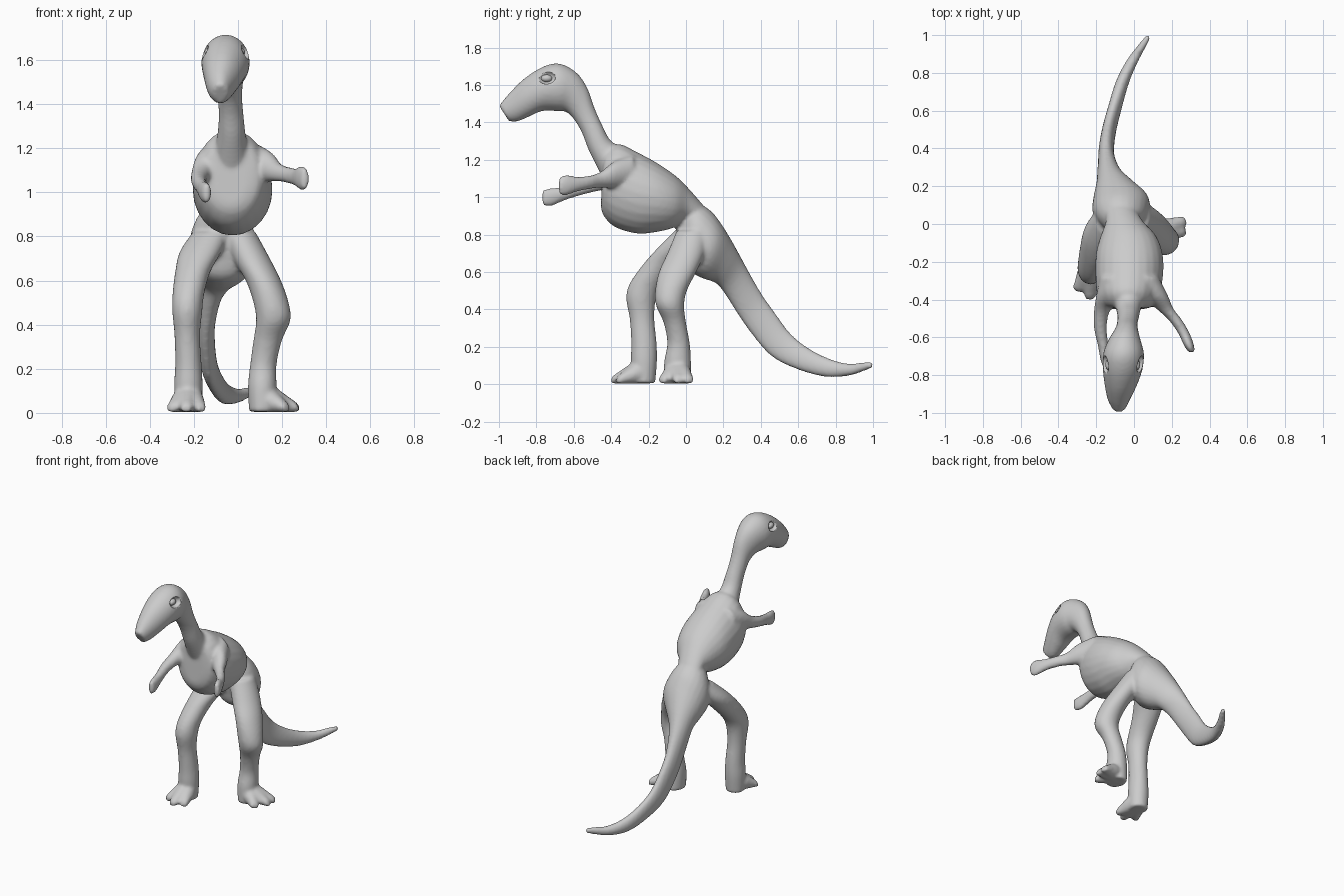
import bpy, bmesh, math
from mathutils import Vector, Matrix

SIDES, STEPS = 24, 4
skin = bpy.data.materials.new("grey_skin")
skin.diffuse_color = (0.6, 0.6, 0.6, 1)
bm = bmesh.new()


def spline(p0, p1, p2, p3, t):
    """Catmull-Rom interpolation between p1 and p2."""
    return 0.5 * (2 * p1 + (p2 - p0) * t + (2 * p0 - 5 * p1 + 4 * p2 - p3) * t * t
                  + (3 * p1 - p0 - 3 * p2 + p3) * t ** 3)


def loft(rings):
    """Skin a closed tube through rings given as (centre, u axis, v axis)."""
    dense = []
    n = len(rings)
    for i in range(n - 1):
        ctrl = [rings[max(0, min(n - 1, i + k))] for k in (-1, 0, 1, 2)]
        for s in range(STEPS):
            dense.append([spline(*(c[a] for c in ctrl), s / STEPS) for a in range(3)])
    dense.append(rings[-1])
    loops = []
    for c, u, v in dense:
        loops.append([bm.verts.new(c + u * math.cos(a) + v * math.sin(a))
                      for a in (2 * math.pi * k / SIDES for k in range(SIDES))])
    faces = [bm.faces.new(loops[0]), bm.faces.new(loops[-1][::-1])]
    for a, b in zip(loops, loops[1:]):
        for k in range(SIDES):
            j = (k + 1) % SIDES
            faces.append(bm.faces.new((a[j], a[k], b[k], b[j])))
    bmesh.ops.recalc_face_normals(bm, faces=faces)


def body(rows):
    """Rows: top y, top z, bottom y, bottom z, centre x, half width."""
    rings = []
    for ty, tz, by, bz, x, w in rows:
        top, bot = Vector((x, ty, tz)), Vector((x, by, bz))
        rings.append(((top + bot) / 2, Vector((w, 0, 0)), (top - bot) / 2))
    loft(rings)


def limb(rows, axis):
    """Rows: x, y, z, radius in x, radius along the other axis."""
    loft([(Vector(r[:3]), Vector((r[3], 0, 0)), Vector(axis) * r[4]) for r in rows])


def toe(heel, tip):
    a, b = Vector((*heel, 0)), Vector((*tip, 0))
    side = (b - a).normalized().cross(Vector((0, 0, 1)))
    rings = []
    for t, w, h in ((0, .055, .062), (.35, .052, .055), (.7, .036, .036), (.93, .028, .022), (1, .017, .014)):
        rings.append((a.lerp(b, t) + Vector((0, 0, h + .003)), side * w, Vector((0, 0, h))))
    loft(rings)


# head and neck
body([(-1.0, 1.49, -.945, 1.405, -.08, .035), (-.95, 1.55, -.9, 1.405, -.08, .06),
      (-.87, 1.63, -.84, 1.43, -.07, .085), (-.77, 1.695, -.77, 1.46, -.06, .105),
      (-.68, 1.715, -.69, 1.46, -.055, .108), (-.59, 1.67, -.64, 1.455, -.05, .085),
      (-.53, 1.59, -.595, 1.41, -.04, .062), (-.49, 1.48, -.555, 1.34, -.035, .055),
      (-.45, 1.39, -.52, 1.25, -.03, .058), (-.40, 1.3, -.47, 1.15, -.03, .07),
      (-.3, 1.24, -.42, 1.05, -.03, .1)])

# chest and belly
body([(-.445, 1.18, -.455, .95, -.03, .07), (-.43, 1.25, -.44, .90, -.03, .13),
      (-.36, 1.285, -.38, .84, -.03, .165), (-.26, 1.24, -.26, .805, -.025, .18),
      (-.15, 1.18, -.15, .815, -.025, .175), (-.05, 1.11, -.07, .835, -.03, .145),
      (.02, 1.04, 0, .865, -.05, .1), (.09, .96, .04, .84, -.07, .085)])

# pelvis and tail
body([(0, .97, -.06, .86, -.08, .05), (.07, .965, -.03, .72, -.07, .12),
      (.14, .92, 0, .62, -.07, .15), (.2, .84, .08, .57, -.07, .145),
      (.26, .74, .16, .54, -.1, .10), (.32, .63, .21, .48, -.13, .065),
      (.4, .49, .28, .37, -.145, .045), (.47, .39, .35, .27, -.145, .04),
      (.56, .27, .45, .155, -.13, .037), (.66, .19, .58, .085, -.10, .036),
      (.77, .135, .74, .04, -.06, .036), (.87, .11, .87, .045, -.005, .032),
      (.95, .118, .96, .073, .05, .022), (1.0, .122, 1.0, .09, .078, .013)])

# legs
limb([(0, .04, .82, .08, .09), (.06, 0, .7, .085, .1), (.115, -.045, .6, .08, .1),
      (.15, -.08, .5, .08, .085), (.16, -.085, .42, .078, .075),
      (.135, -.06, .33, .065, .06), (.115, -.04, .22, .06, .06),
      (.11, -.045, .12, .065, .072), (.11, -.045, .005, .06, .075)], (0, 1, 0))
limb([(-.12, .03, .82, .085, .09), (-.17, -.05, .73, .095, .1), (-.205, -.13, .64, .08, .1),
      (-.225, -.21, .54, .072, .09), (-.23, -.24, .46, .068, .08),
      (-.23, -.235, .35, .058, .066), (-.225, -.225, .22, .06, .068),
      (-.225, -.225, .12, .065, .07), (-.225, -.225, .005, .06, .06)], (0, 1, 0))

# toes
for tip in ((.275, .02), (.275, -.04), (.225, -.13)):
    toe((.11, -.045), tip)
for tip in ((-.305, -.355), (-.235, -.4), (-.165, -.37)):
    toe((-.225, -.225), tip)

# arms with flattened hands
limb([(.05, -.28, 1.14, .08, .09), (.11, -.38, 1.12, .07, .075), (.165, -.45, 1.095, .045, .045),
      (.22, -.51, 1.08, .036, .036), (.265, -.58, 1.07, .03, .04),
      (.29, -.64, 1.065, .027, .055), (.305, -.68, 1.06, .016, .045)], (0, 0, 1))
limb([(-.1, -.28, 1.14, .08, .09), (-.135, -.38, 1.12, .065, .075), (-.17, -.46, 1.08, .042, .045),
      (-.178, -.55, 1.05, .034, .036), (-.162, -.65, 1.02, .028, .038),
      (-.15, -.72, 1.0, .027, .048), (-.14, -.768, 1.0, .018, .042)], (0, 0, 1))

# fuse all parts into one smooth skin
mesh = bpy.data.meshes.new("dinosaur_body")
bm.to_mesh(mesh)
bm.free()
mesh.materials.append(skin)
dino = bpy.data.objects.new("dinosaur_body", mesh)
bpy.context.collection.objects.link(dino)
remesh = dino.modifiers.new("fuse", 'REMESH')
remesh.mode = 'VOXEL'
remesh.voxel_size = 0.011
remesh.use_smooth_shade = True
soften = dino.modifiers.new("soften", 'SMOOTH')
soften.factor, soften.iterations = 0.5, 4


def ellipsoid(name, loc, size):
    m = bpy.data.meshes.new(name)
    b = bmesh.new()
    bmesh.ops.create_uvsphere(b, u_segments=20, v_segments=12, radius=1,
                              matrix=Matrix.LocRotScale(Vector(loc), None, Vector(size)))
    for f in b.faces:
        f.smooth = True
    b.to_mesh(m)
    b.free()
    m.materials.append(skin)
    ob = bpy.data.objects.new(name, m)
    bpy.context.collection.objects.link(ob)
    return ob


# eye sockets with small eyeballs
for side, label in ((1, "right"), (-1, "left")):
    x = -.06 + side * .1
    socket = ellipsoid(label + "_socket_cutter", (x, -.745, 1.64), (.035, .048, .036))
    socket.hide_render = True
    socket.hide_set(True)
    cut = dino.modifiers.new(label + "_socket", 'BOOLEAN')
    cut.operation, cut.object, cut.solver = 'DIFFERENCE', socket, 'EXACT'
    ellipsoid(label + "_eye", (x - side * .03, -.745, 1.635), (.022, .03, .02))
